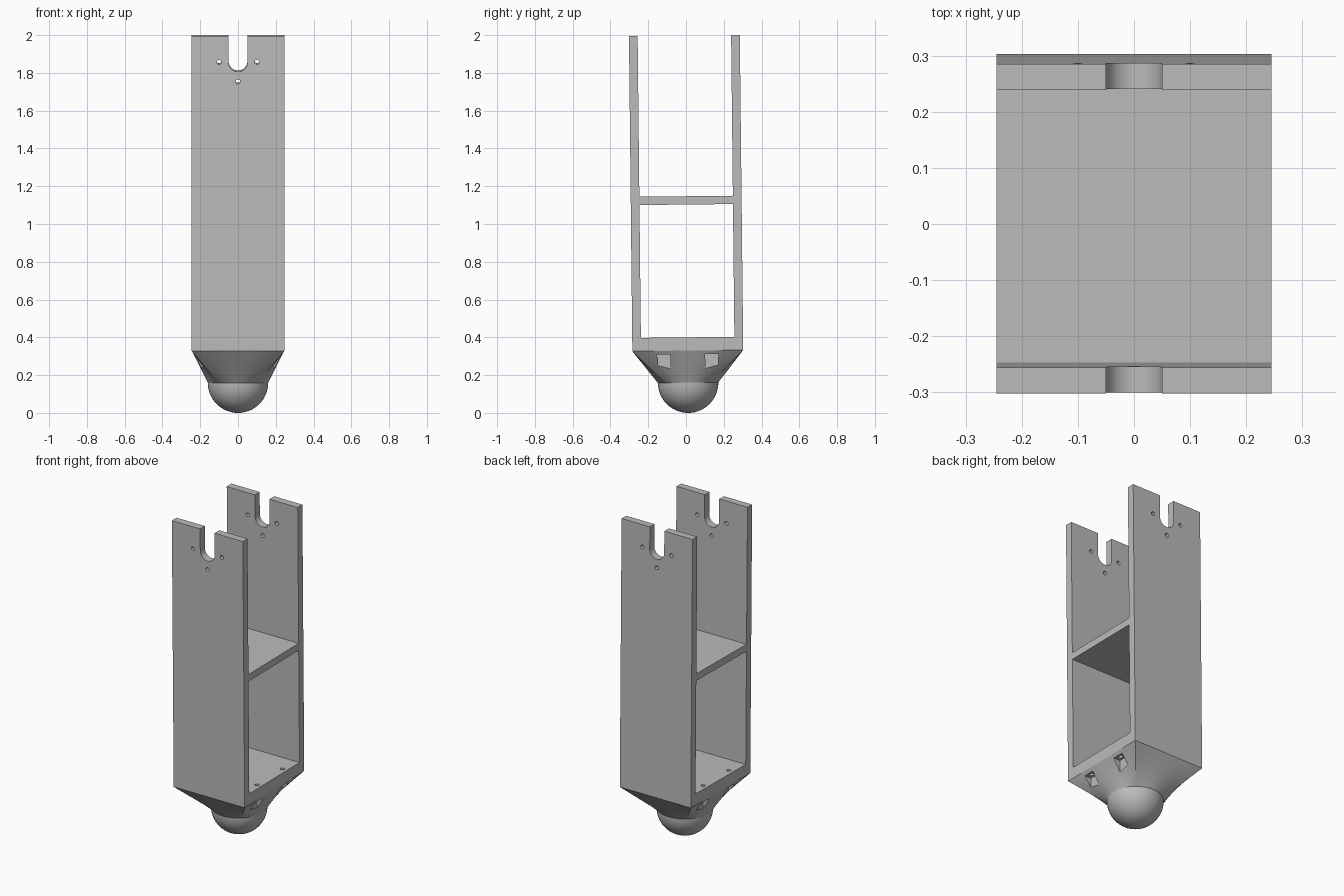
import bpy, bmesh, math
from mathutils import Matrix

if "Cube" in bpy.data.objects:
    bpy.data.objects.remove(bpy.data.objects["Cube"])

grey = bpy.data.materials.new("light grey")
grey.use_nodes = True
grey.diffuse_color = (0.5, 0.5, 0.5, 1)
grey.node_tree.nodes["Principled BSDF"].inputs["Base Color"].default_value = (0.5, 0.5, 0.5, 1)

HX, HY = 0.245, 0.2935          # half width and half depth of the frame
IN = 0.2475                     # half of the inner gap
SEAT, FLOOR, TOP = 0.33, 0.40, 1.998
R, BALL_Z = 0.16, 0.16
TILT = Matrix.Translation((0, 0.013, 0)) @ Matrix.Rotation(0.0108, 4, 'X')


def make(name, bm):
    bmesh.ops.recalc_face_normals(bm, faces=bm.faces)
    mesh = bpy.data.meshes.new(name)
    bm.to_mesh(mesh)
    bm.free()
    mesh.materials.append(grey)
    ob = bpy.data.objects.new(name, mesh)
    bpy.context.collection.objects.link(ob)
    return ob


def box(name, x, y, z):
    bm = bmesh.new()
    bmesh.ops.create_cube(bm, size=1)
    for v in bm.verts:
        v.co = [lo + (c + 0.5) * (hi - lo) for c, (lo, hi) in zip(v.co, (x, y, z))]
    return make(name, bm)


def cylinder(name, radius, length, centre, axis, sides):
    bm = bmesh.new()
    turn = Matrix.Rotation(math.pi / 2, 4, 'X') if axis == 'Y' else Matrix()
    bmesh.ops.create_cone(bm, cap_ends=True, segments=sides, radius1=radius, radius2=radius,
                          depth=length, matrix=Matrix.Translation(centre) @ turn)
    return make(name, bm)


def cut(target, cutters):
    bpy.context.view_layer.objects.active = target
    for c in cutters:
        mod = target.modifiers.new("cut", 'BOOLEAN')
        mod.operation, mod.solver, mod.object = 'DIFFERENCE', 'EXACT', c
        bpy.ops.object.modifier_apply(modifier=mod.name)


# Two-bay frame cut from one block
frame = box("frame", (-HX, HX), (-HY, HY), (SEAT, TOP))
cutters = [box("lower_bay", (-1, 1), (-IN, IN), (FLOOR, 1.103)),
           box("upper_bay", (-1, 1), (-IN, IN), (1.147, 3)),
           box("slot", (-0.05, 0.05), (-1, 1), (1.86, 3)),
           cylinder("slot_end", 0.05, 2, (0, 0, 1.86), 'Y', 48)]
for x, z in ((-0.1, 1.86), (0.1, 1.86), (0, 1.757)):
    cutters.append(cylinder("pin_hole", 0.012, 2, (x, 0, z), 'Y', 20))

# Floor screw holes and the side pockets they lead to
holes, pockets = [], []
for sx in (-1, 1):
    for sy in (-1, 1):
        y = sy * 0.127
        holes.append(cylinder("screw_hole", 0.013, 0.2, (sx * 0.213, y, 0.38), 'Z', 20))
        pockets.append(box("pocket", sorted((sx * 0.188, sx * 0.4)),
                           (y - 0.035, y + 0.035), (0.2, 0.31)))
cut(frame, cutters + holes)

# Ruled transition from rectangle down to circle
per_side, rows = 20, 8
corners = [(HX, -HY), (HX, HY), (-HX, HY), (-HX, -HY)]
rim = []
for i, (ax, ay) in enumerate(corners):
    bx, by = corners[(i + 1) % 4]
    for k in range(per_side):
        t = k / per_side
        rim.append((ax + (bx - ax) * t, ay + (by - ay) * t))
bm = bmesh.new()
rings = []
for r in range(rows + 1):
    t = r / rows
    ring = []
    for x, y in rim:
        s = R / math.hypot(x, y)
        ring.append(bm.verts.new((x * (s + (1 - s) * t), y * (s + (1 - s) * t),
                                  BALL_Z + (SEAT - BALL_Z) * t)))
    rings.append(ring)
for low, high in zip(rings, rings[1:]):
    for i in range(len(rim)):
        j = (i + 1) % len(rim)
        bm.faces.new((low[i], low[j], high[j], high[i]))
bm.faces.new(rings[0][::-1])
bm.faces.new(rings[-1])
transition = make("transition", bm)
cut(transition, pockets + holes)

# Ball end: lower half only
bm = bmesh.new()
bmesh.ops.create_uvsphere(bm, u_segments=64, v_segments=32, radius=R,
                          matrix=Matrix.Translation((0, 0, BALL_Z)))
bmesh.ops.delete(bm, geom=[v for v in bm.verts if v.co.z > BALL_Z + 0.001], context='VERTS')
ball = make("ball_end", bm)

for c in cutters + holes + pockets:
    bpy.data.objects.remove(c)

# Slight lean and shading
bpy.ops.object.select_all(action='DESELECT')
for ob in (frame, transition, ball):
    ob.data.transform(TILT)
    ob.select_set(True)
bpy.context.view_layer.objects.active = frame
bpy.ops.object.shade_smooth_by_angle(angle=math.radians(30))
